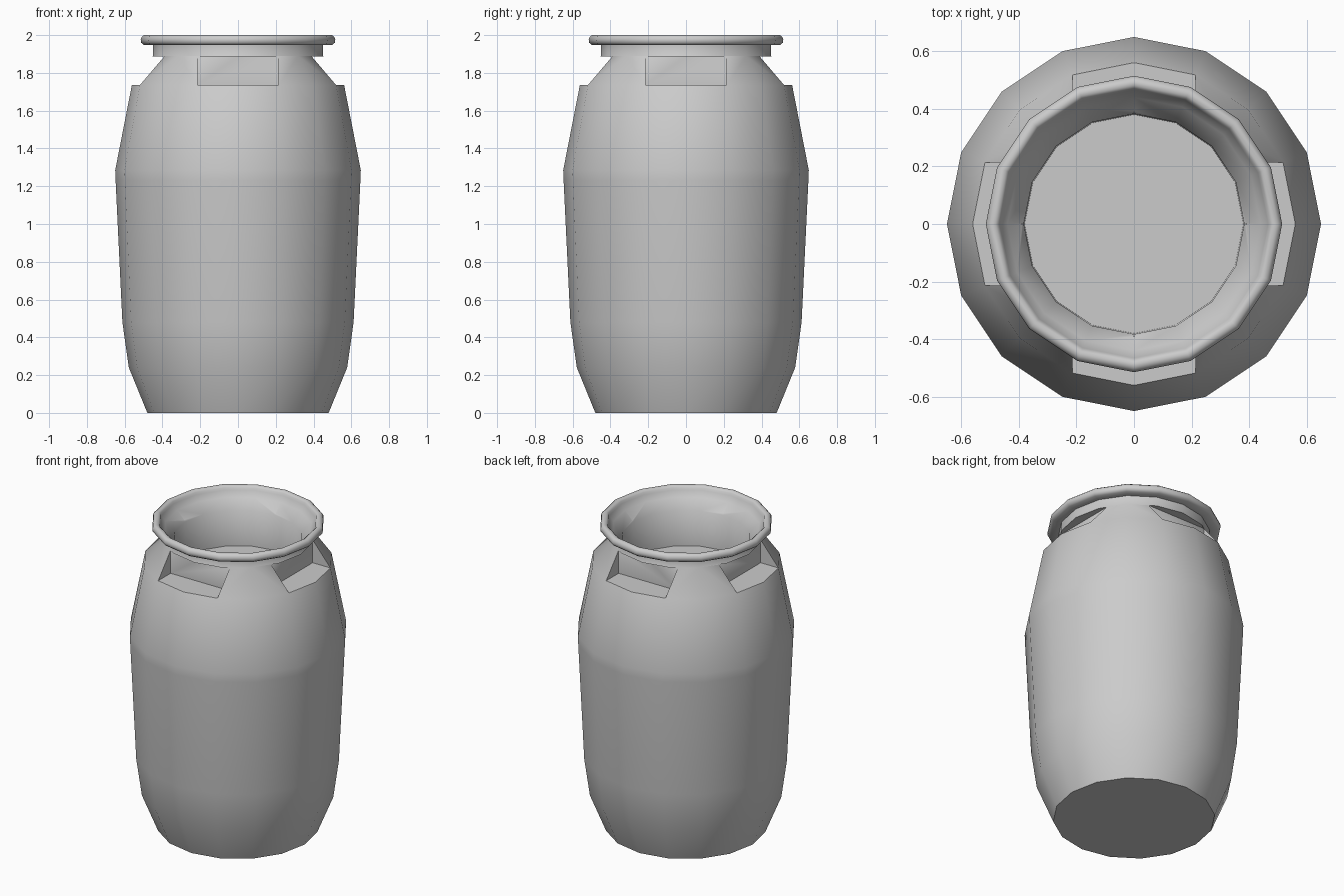
import bpy, bmesh, math
from mathutils import Matrix

if "Cube" in bpy.data.objects:
    bpy.data.objects.remove(bpy.data.objects["Cube"])

SIDES = 16

# Drum: half profile (radius, z) from bottom centre, up the outside, over the lip, into the mouth
profile = [(0, 0), (.48, 0), (.578, .24), (.612, .48), (.648, 1.23), (.65, 1.285),
           (.562, 1.735), (.45, 1.89), (.45, 1.948),
           (.498, 1.948), (.513, 1.96), (.515, 1.975), (.511, 1.99), (.498, 2.0),
           (.482, 2.0), (.470, 1.99), (.466, 1.975), (.44, 1.94),
           (.383, 1.88), (.38, 1.65), (0, 1.65)]


def new_object(name, bm):
    mesh = bpy.data.meshes.new(name)
    bm.to_mesh(mesh)
    bm.free()
    obj = bpy.data.objects.new(name, mesh)
    bpy.context.collection.objects.link(obj)
    return obj


bm = bmesh.new()
verts = [bm.verts.new((r, 0, z)) for r, z in profile]
edges = [bm.edges.new(pair) for pair in zip(verts, verts[1:])]
bmesh.ops.spin(bm, geom=verts + edges, cent=(0, 0, 0), axis=(0, 0, 1),
               angle=math.tau, steps=SIDES, use_duplicate=False)
bmesh.ops.remove_doubles(bm, verts=bm.verts, dist=1e-4)
bmesh.ops.recalc_face_normals(bm, faces=bm.faces)
drum = new_object("drum_body", bm)

# Grip recesses: four boxes cut from the shoulder under the neck
bm = bmesh.new()
inner, outer, low, high, half = .39, .80, 1.737, 1.888, .2142
for i in range(4):
    place = (Matrix.Rotation(i * math.pi / 2, 4, 'Z')
             @ Matrix.Translation(((inner + outer) / 2, 0, (low + high) / 2))
             @ Matrix.Diagonal((outer - inner, 2 * half, high - low, 1)))
    bmesh.ops.create_cube(bm, size=1, matrix=place)
cutter = new_object("grip_cutter", bm)
cutter.hide_render = True

cut = drum.modifiers.new("grips", 'BOOLEAN')
cut.operation = 'DIFFERENCE'
cut.solver = 'EXACT'
cut.object = cutter
bpy.context.view_layer.objects.active = drum
drum.select_set(True)
bpy.ops.object.modifier_apply(modifier=cut.name)
bpy.data.objects.remove(cutter)

# Smooth walls with crisp recess and base edges
bpy.ops.object.shade_smooth_by_angle(angle=math.radians(48))
